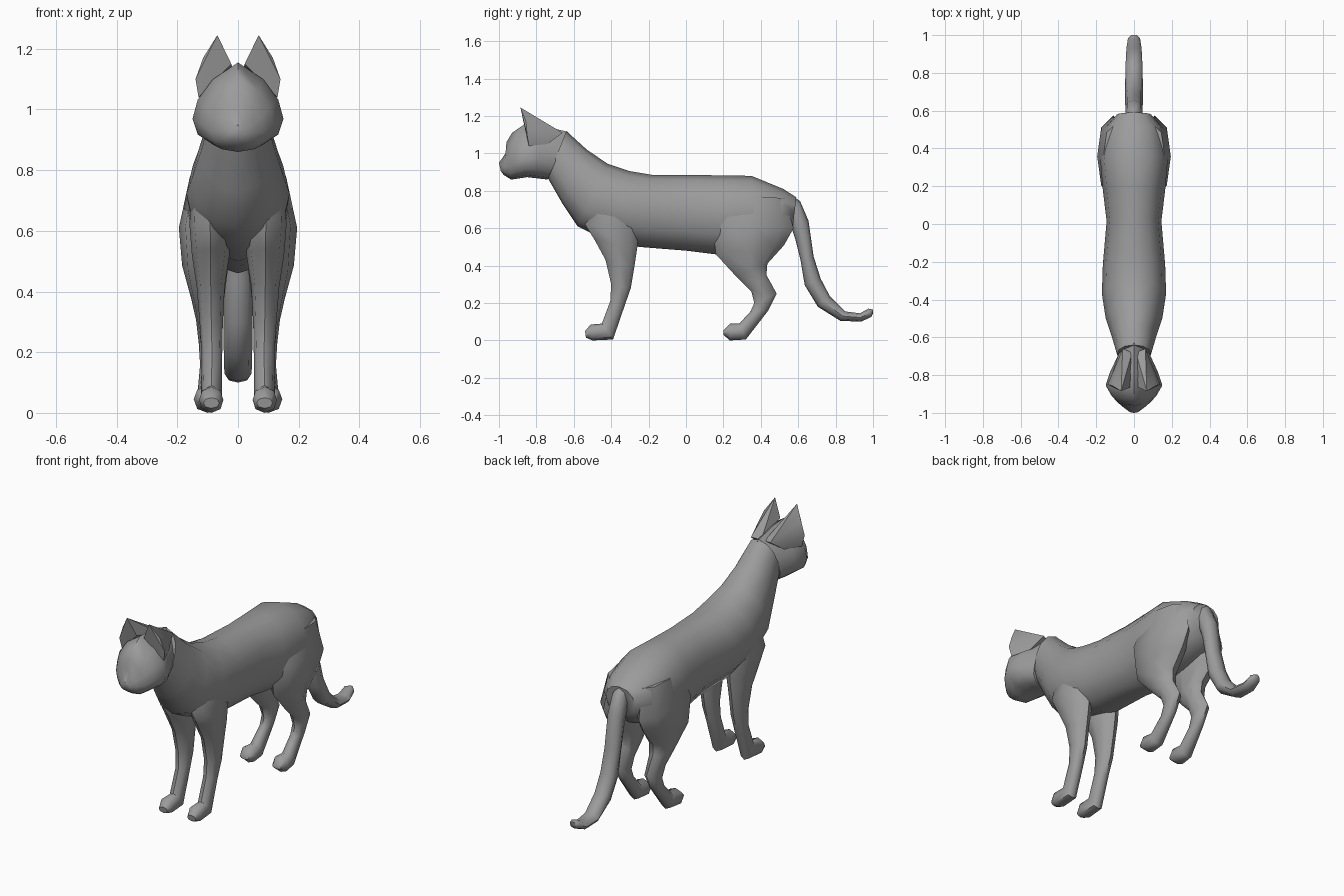
import bpy
import bmesh
import math

cube = bpy.data.objects.get("Cube")
if cube:
    bpy.data.objects.remove(cube, do_unlink=True)

# One plain coat colour
coat = bpy.data.materials.new("grey_coat")
coat.use_nodes = True
colour = (0.33, 0.33, 0.33, 1)
coat.diffuse_color = colour
coat.node_tree.nodes["Principled BSDF"].inputs["Base Color"].default_value = colour


def finish(name, bm, mirrored=False, angle=50):
    """Turn a bmesh into a smooth shaded, coloured object."""
    bmesh.ops.recalc_face_normals(bm, faces=bm.faces)
    mesh = bpy.data.meshes.new(name)
    bm.to_mesh(mesh)
    bm.free()
    mesh.materials.append(coat)
    obj = bpy.data.objects.new(name, mesh)
    bpy.context.collection.objects.link(obj)
    bpy.ops.object.select_all(action="DESELECT")
    obj.select_set(True)
    bpy.context.view_layer.objects.active = obj
    bpy.ops.object.shade_smooth_by_angle(angle=math.radians(angle))
    if mirrored:
        mirror = obj.modifiers.new("mirror", "MIRROR")
        mirror.use_mirror_merge = False
    return obj


def loft(name, sections, sides=8, low=1.0, full=1.0, mirrored=False):
    """Skin oval rings. Each section is the y, z of one end of the ring, the
    y, z of its other end, its half width and an optional sideways centre.
    low below one shifts the widest point to the second end, and full below
    one makes the ovals boxier."""
    bm = bmesh.new()
    rings = []
    for y0, z0, y1, z1, half, *centre in sections:
        middle = centre[0] if centre else 0
        ring = []
        for i in range(sides):
            a = math.tau * i / sides
            t = max(0, (1 - math.cos(a)) / 2) ** low
            s = math.sin(a)
            x = middle + half * math.copysign(abs(s) ** full, s)
            ring.append(bm.verts.new((x, y0 + (y1 - y0) * t, z0 + (z1 - z0) * t)))
        rings.append(ring)
    for a, b in zip(rings, rings[1:]):
        for i in range(sides):
            j = (i + 1) % sides
            bm.faces.new((a[i], a[j], b[j], b[i]))
    bm.faces.new(rings[0])
    bm.faces.new(rings[-1])
    return finish(name, bm, mirrored)


# Neck, chest, belly and rump: back line to belly line
loft("body", [
    (-.64, 1.12, -.74, .87, .09),
    (-.53, 1.02, -.66, .73, .118),
    (-.42, .945, -.58, .61, .15),
    (-.3, .905, -.44, .54, .17),
    (-.18, .885, -.25, .5, .165),
    (.03, .885, 0, .48, .145),
    (.2, .882, .16, .46, .165),
    (.35, .88, .36, .48, .18),
    (.52, .81, .5, .53, .15),
    (.59, .765, .57, .6, .09),
], sides=12, full=.9)

# Head: crown line to jaw line, from nape to nose
loft("head", [
    (-.63, 1.115, -.74, .86, .088),
    (-.78, 1.15, -.79, .866, .128),
    (-.865, 1.155, -.85, .873, .15),
    (-.93, 1.11, -.9, .865, .118),
    (-.96, 1.06, -.935, .86, .088),
    (-.965, 1, -.975, .885, .055),
    (-1, .95, -.99, .905, .025),
], sides=12, low=.6, full=.85)

# Ears: upright points that run back into the crown
bm = bmesh.new()
for corner in [(.068, -.885, 1.245), (.022, -.865, 1.15), (.14, -.85, 1.1),
               (.115, -.855, 1.17), (.06, -.82, 1.195), (.13, -.84, 1.04),
               (.06, -.66, 1.11), (.01, -.68, 1.1), (.09, -.74, 1.05)]:
    bm.verts.new(corner)
bmesh.ops.convex_hull(bm, input=bm.verts)
finish("ears", bm, mirrored=True, angle=40)

# Front legs: front edge to back edge, shoulder to toes
loft("front_legs", [
    (-.47, .78, -.27, .78, .05, .1),
    (-.54, .62, -.25, .62, .068, .092),
    (-.49, .54, -.26, .5, .062, .09),
    (-.43, .43, -.275, .4, .046, .09),
    (-.4, .3, -.295, .28, .038, .088),
    (-.405, .21, -.33, .18, .034, .086),
    (-.45, .09, -.39, .005, .035, .087),
    (-.51, .085, -.5, 0, .04, .088),
    (-.54, .05, -.535, .015, .026, .088),
], full=.8, mirrored=True)

# Hind legs: thigh, hock and paw
loft("hind_legs", [
    (.22, .78, .53, .76, .06, .1),
    (.14, .62, .575, .6, .085, .11),
    (.16, .46, .525, .51, .076, .108),
    (.27, .34, .435, .41, .054, .1),
    (.35, .26, .43, .35, .042, .096),
    (.365, .2, .485, .25, .034, .095),
    (.345, .155, .44, .16, .03, .095),
    (.285, .09, .32, .005, .037, .098),
    (.235, .09, .235, 0, .046, .1),
    (.2, .055, .2, .03, .028, .1),
], full=.85, mirrored=True)

# Tail: outer edge to inner edge, root to tip
loft("tail", [
    (.53, .8, .53, .66, .03),
    (.61, .745, .565, .6, .045),
    (.655, .64, .585, .54, .046),
    (.682, .45, .612, .43, .047),
    (.72, .33, .635, .295, .047),
    (.77, .235, .705, .18, .047),
    (.85, .155, .825, .105, .045),
    (.93, .145, .935, .1, .04),
    (.975, .17, .99, .125, .032),
    (1, .165, 1, .145, .014),
], full=.9)
